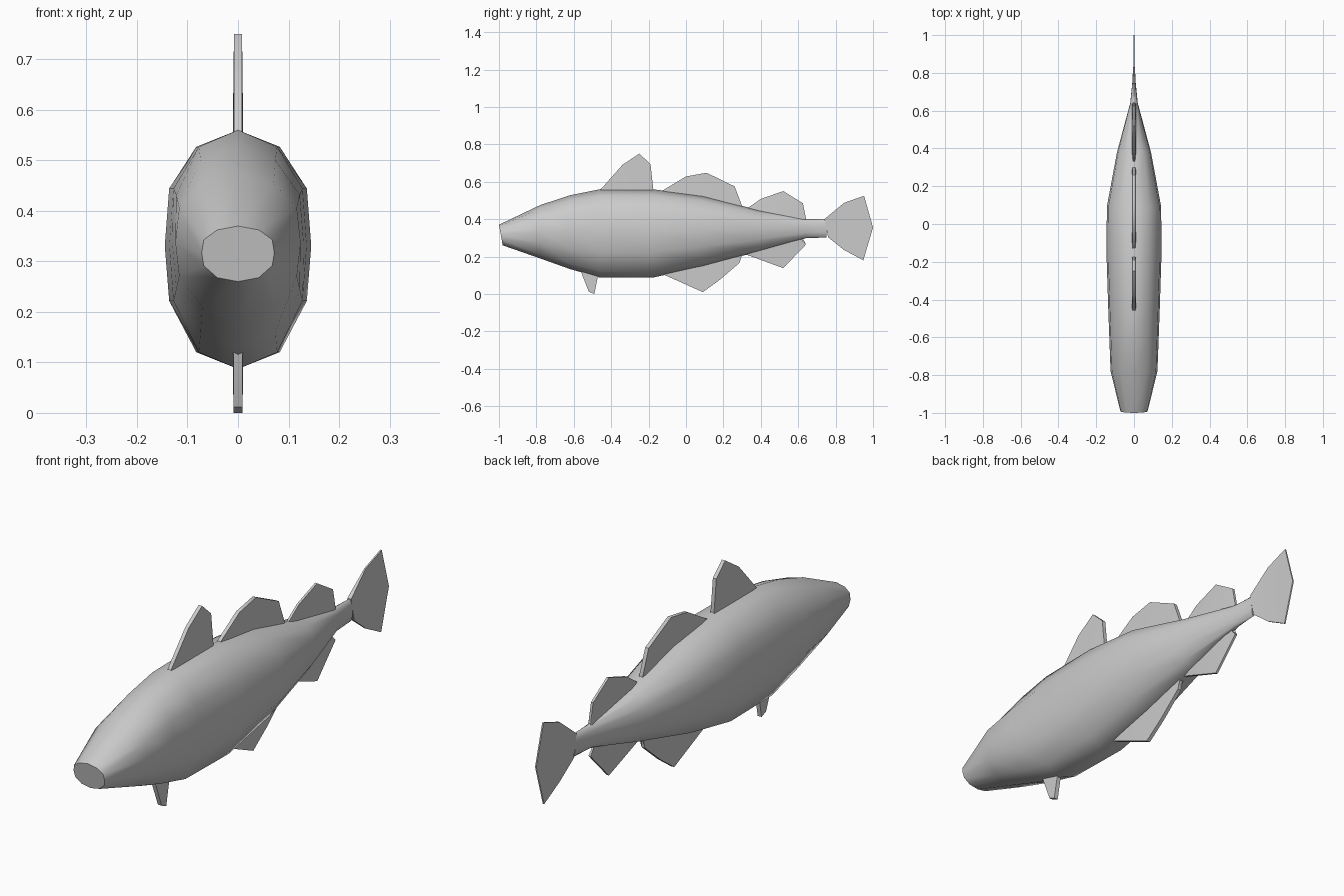
import bpy, bmesh

if "Cube" in bpy.data.objects:
    bpy.data.objects.remove(bpy.data.objects["Cube"])

# Normalised half cross-section (x, z) from back to belly
HALF = [(0, 1), (.57, .86), (.94, .51), (1, .03), (.94, -.43), (.57, -.86), (0, -1)]
SECTION = HALF + [(-x, z) for x, z in HALF[-2:0:-1]]


def finish(bm, name, angle):
    bmesh.ops.recalc_face_normals(bm, faces=bm.faces)
    mesh = bpy.data.meshes.new(name)
    bm.to_mesh(mesh)
    bm.free()
    ob = bpy.data.objects.new(name, mesh)
    bpy.context.collection.objects.link(ob)
    bpy.ops.object.select_all(action='DESELECT')
    ob.select_set(True)
    bpy.context.view_layer.objects.active = ob
    bpy.ops.object.shade_smooth_by_angle(angle=angle)
    return ob


# Body stations: y, belly z, back z, half width
stations = [(-.99, .26, .37, .072), (-.78, .19, .475, .124), (-.62, .133, .528, .13),
            (-.46, .087, .56, .136), (-.18, .087, .56, .145), (.09, .147, .525, .144),
            (.38, .225, .45, .09), (.64, .298, .402, .02), (.75, .302, .4, .009)]
bm = bmesh.new()
rings = []
for i, (y, lo, hi, w) in enumerate(stations):
    mid, h = (lo + hi) / 2, (hi - lo) / 2
    tilt = .01 if i == 0 else 0      # snout slopes back towards the chin
    rings.append([bm.verts.new((x * w, y - tilt * z, mid + z * h)) for x, z in SECTION])
n = len(SECTION)
for a, b in zip(rings, rings[1:]):
    for k in range(n):
        bm.faces.new((a[k], a[(k + 1) % n], b[(k + 1) % n], b[k]))
bm.faces.new(rings[0])
bm.faces.new(rings[-1])
finish(bm, "body", 1.0)


def fin(name, pts, tip=.005, root=.011):
    """Thin plate; first and last points are the thicker, embedded root."""
    bm = bmesh.new()
    last = len(pts) - 1
    th = [root if i in (0, last) else tip for i in range(len(pts))]
    left = [bm.verts.new((-t, y, z)) for t, (y, z) in zip(th, pts)]
    right = [bm.verts.new((t, y, z)) for t, (y, z) in zip(th, pts)]
    # fan of faces from the root keeps each side clean
    for side in (left, right):
        f = bm.faces.new(side)
        bmesh.ops.triangulate(bm, faces=[f])
    for k in range(len(pts)):
        j = (k + 1) % len(pts)
        bm.faces.new((left[k], left[j], right[j], right[k]))
    return finish(bm, name, .7)


# Back fins
fin("front_back_fin", [(-.48, .5), (-.46, .555), (-.34, .69), (-.25, .75), (-.19, .695),
                       (-.175, .56), (-.175, .5)], .008)
fin("middle_back_fin", [(-.16, .48), (-.13, .55), (0, .628), (.11, .648), (.26, .575),
                        (.3, .47), (.3, .4)], .008)
fin("rear_back_fin", [(.31, .41), (.33, .46), (.4, .508), (.52, .55), (.625, .485),
                      (.642, .4), (.642, .36)])

# Belly fins
fin("front_belly_fin", [(-.57, .18), (-.56, .115), (-.52, .012), (-.49, .0),
                        (-.472, .09), (-.46, .18)], .009)
fin("middle_belly_fin", [(-.16, .18), (-.13, .108), (.09, .01), (.18, .075), (.285, .165),
                         (.285, .19), (.3, .21), (.27, .28)], .008)
fin("rear_belly_fin", [(.28, .26), (.31, .215), (.52, .138), (.642, .265), (.61, .3), (.6, .34)])

# Tail fin
fin("tail_fin", [(.74, .4), (.845, .487), (.952, .525), (1.0, .355), (.948, .18),
                 (.845, .235), (.76, .303)], .003, .009)
